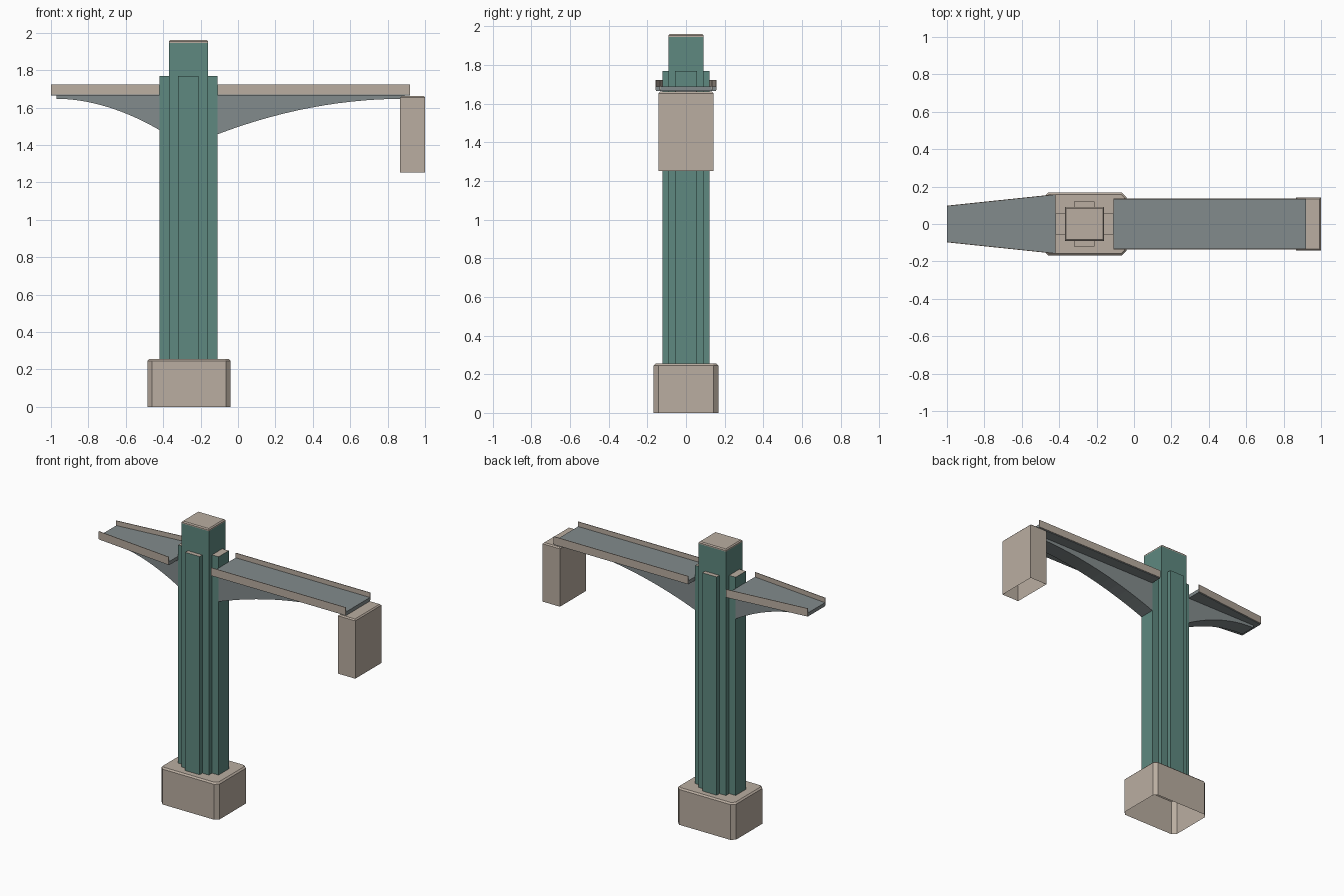
import bpy
import bmesh

cube = bpy.data.objects.get("Cube")
if cube:
    bpy.data.objects.remove(cube, do_unlink=True)


def make_material(name, rgb):
    mat = bpy.data.materials.new(name)
    mat.use_nodes = True
    color = (*rgb, 1.0)
    mat.diffuse_color = color
    bsdf = next(n for n in mat.node_tree.nodes if n.type == "BSDF_PRINCIPLED")
    bsdf.inputs["Base Color"].default_value = color
    return mat


stone = make_material("beige_stone", (0.49, 0.42, 0.355))
green = make_material("muted_green", (0.112, 0.25, 0.216))
slate = make_material("slate_grey", (0.225, 0.258, 0.262))


def finish(name, bm, *mats):
    bmesh.ops.recalc_face_normals(bm, faces=bm.faces)
    mesh = bpy.data.meshes.new(name)
    bm.to_mesh(mesh)
    bm.free()
    for mat in mats:
        mesh.materials.append(mat)
    obj = bpy.data.objects.new(name, mesh)
    bpy.context.collection.objects.link(obj)
    return obj


def prism(outline, offset):
    """Extrude a closed outline of 3D points along an offset."""
    bm = bmesh.new()
    face = bm.faces.new([bm.verts.new(p) for p in outline])
    result = bmesh.ops.extrude_face_region(bm, geom=[face], use_keep_orig=True)
    verts = [g for g in result["geom"] if isinstance(g, bmesh.types.BMVert)]
    bmesh.ops.translate(bm, verts=verts, vec=offset)
    bmesh.ops.recalc_face_normals(bm, faces=bm.faces)
    return bm


def box(x0, x1, half_y, z0, z1):
    return prism([(x0, -half_y, z0), (x1, -half_y, z0),
                  (x1, half_y, z0), (x0, half_y, z0)], (0, 0, z1 - z0))


def bevel_edges(bm, width, rule):
    edges = [e for e in bm.edges if rule(e)]
    bmesh.ops.bevel(bm, geom=edges, offset=width, offset_type="OFFSET",
                    segments=1, profile=0.5, affect="EDGES")


def bevel_top(bm, width):
    top = max(v.co.z for v in bm.verts)
    bevel_edges(bm, width, lambda e: all(v.co.z > top - 0.001 for v in e.verts))


def open_bottom(bm):
    low = min(v.co.z for v in bm.verts)
    faces = [f for f in bm.faces if all(v.co.z < low + 0.001 for v in f.verts)]
    bmesh.ops.delete(bm, geom=faces, context="FACES")


# Hollow foundation with chamfered corners
bm = box(-0.485, -0.04, 0.168, 0, 0.255)
bevel_edges(bm, 0.025, lambda e: abs(e.verts[0].co.z - e.verts[1].co.z) > 0.1)
bevel_top(bm, 0.01)
open_bottom(bm)
finish("foundation", bm, stone)

# Stepped tower with stone tops
CX = -0.265


def tower_part(name, half_x, half_y, top):
    bm = box(CX - half_x, CX + half_x, half_y, 0.25, top)
    for f in bm.faces:
        f.material_index = int(f.normal.z > 0.5)
    finish(name, bm, green, stone)


tower_part("tower_core", 0.105, 0.091, 1.945)
tower_part("side_pilasters", 0.155, 0.056, 1.768)
tower_part("front_back_pilasters", 0.055, 0.121, 1.768)
bm = box(CX - 0.105, CX + 0.105, 0.091, 1.945, 1.96)
bevel_top(bm, 0.007)
finish("tower_cap", bm, stone)


# Cantilevered decks: floor slab, thin parapets and curved web
def deck(side, x_in, x_out, half_in, half_out, web_out, web_drop, power):
    floor_z, low_z, rail_z = 1.69, 1.665, 1.723
    finish(side + "_deck_floor",
           prism([(x_in, -half_in, low_z), (x_out, -half_out, low_z),
                  (x_out, half_out, low_z), (x_in, half_in, low_z)],
                 (0, 0, floor_z - low_z)), slate)
    for label, s in (("front", -1), ("back", 1)):
        t = 0.004
        finish(f"{side}_{label}_parapet",
               prism([(x_in, s * half_in, 1.67), (x_out, s * half_out, 1.67),
                      (x_out, s * (half_out + t), 1.67),
                      (x_in, s * (half_in + t), 1.67)],
                     (0, 0, rail_z - 1.67)), stone)
    half_web, steps = 0.055, 14
    profile = [(x_in, -half_web, low_z), (web_out, -half_web, low_z)]
    for i in range(steps + 1):
        t = i / steps
        x = web_out + (x_in - web_out) * t
        profile.append((x, -half_web, 1.647 - web_drop * t ** power))
    finish(side + "_web", prism(profile, (0, 2 * half_web, 0)), slate)


deck("left", -0.11, 0.92, 0.132, 0.132, 0.89, 0.19, 2.0)
deck("right", -0.42, -1.0, 0.155, 0.094, -0.97, 0.167, 1.9)

# Hollow counterweight under the long deck's end
bm = box(0.867, 1.0, 0.143, 1.253, 1.662)
bevel_top(bm, 0.008)
open_bottom(bm)
finish("counterweight", bm, stone)
